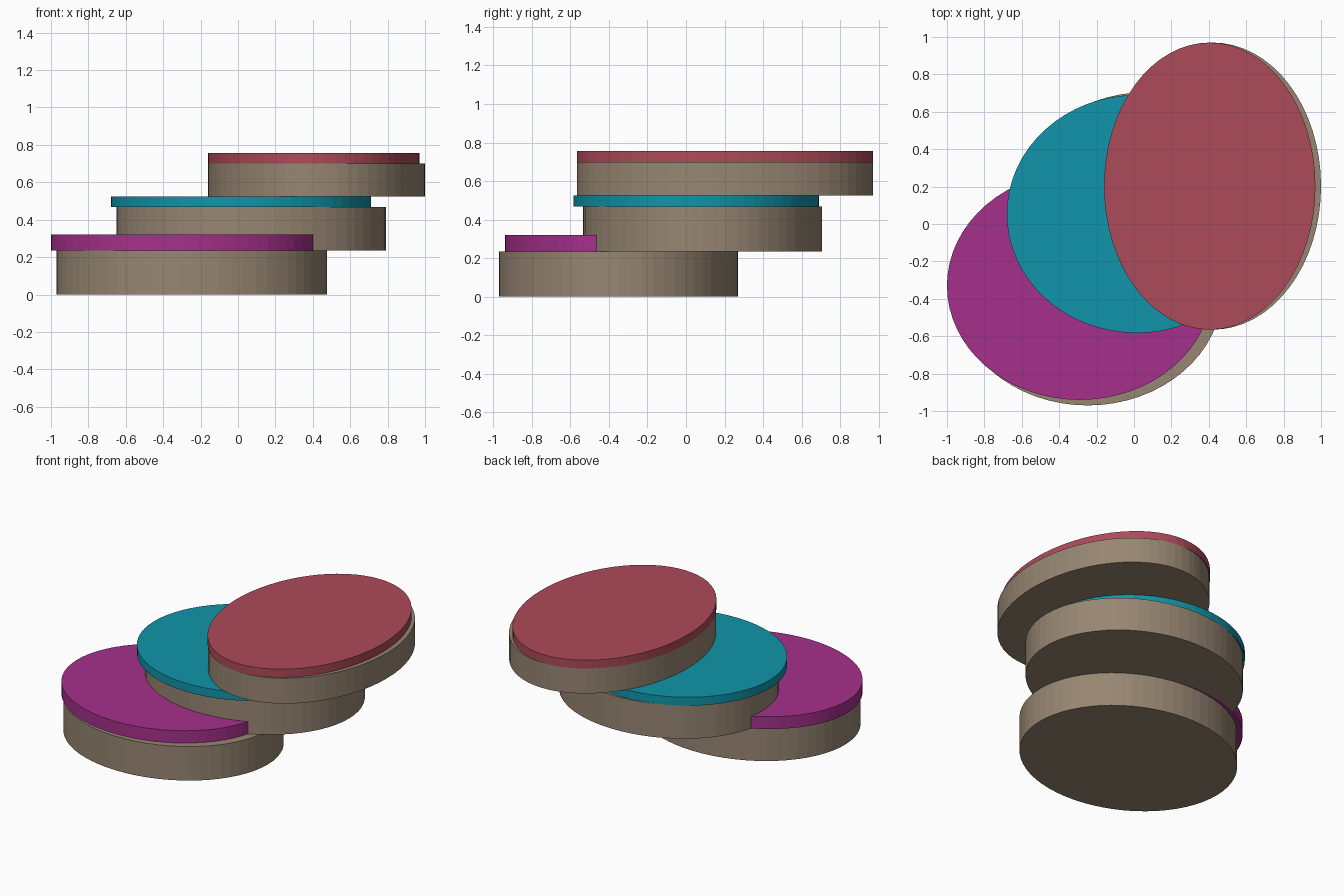
import bpy
import bmesh
from mathutils import Matrix

if "Cube" in bpy.data.objects:
    bpy.data.objects.remove(bpy.data.objects["Cube"])


def material(name, rgb):
    m = bpy.data.materials.new(name)
    m.diffuse_color = (*rgb, 1.0)
    m.use_nodes = True
    m.node_tree.nodes["Principled BSDF"].inputs["Base Color"].default_value = m.diffuse_color
    return m


def slab(name, x, y, z, mat, sides=64):
    """Elliptical disc filling the given (min, max) extents."""
    bm = bmesh.new()
    bmesh.ops.create_cone(bm, cap_ends=True, segments=sides,
                          radius1=0.5, radius2=0.5, depth=1.0)
    size = [b - a for a, b in (x, y, z)]
    middle = [(a + b) / 2 for a, b in (x, y, z)]
    bm.transform(Matrix.Translation(middle) @ Matrix.Diagonal((*size, 1.0)))
    mesh = bpy.data.meshes.new(name)
    bm.to_mesh(mesh)
    bm.free()
    mesh.materials.append(mat)
    obj = bpy.data.objects.new(name, mesh)
    bpy.context.collection.objects.link(obj)
    return obj


tan = material("tan_base", (0.31, 0.24, 0.17))
purple = material("purple_top", (0.38, 0.03, 0.26))
teal = material("teal_top", (0.005, 0.30, 0.40))
red = material("red_top", (0.42, 0.07, 0.10))

# Lowest step
slab("lower_base", (-0.97, 0.475), (-0.97, 0.27), (0, 0.235), tan)
slab("lower_top", (-1.0, 0.42), (-0.94, 0.28), (0.235, 0.32), purple)

# Middle step, overlapping the lower top
slab("middle_base", (-0.65, 0.79), (-0.535, 0.705), (0.235, 0.467), tan)
slab("middle_top", (-0.68, 0.71), (-0.583, 0.69), (0.467, 0.525), teal)

# Highest step
slab("upper_base", (-0.16, 1.0), (-0.565, 0.97), (0.525, 0.70), tan)
slab("upper_top", (-0.16, 0.97), (-0.565, 0.97), (0.70, 0.757), red)
